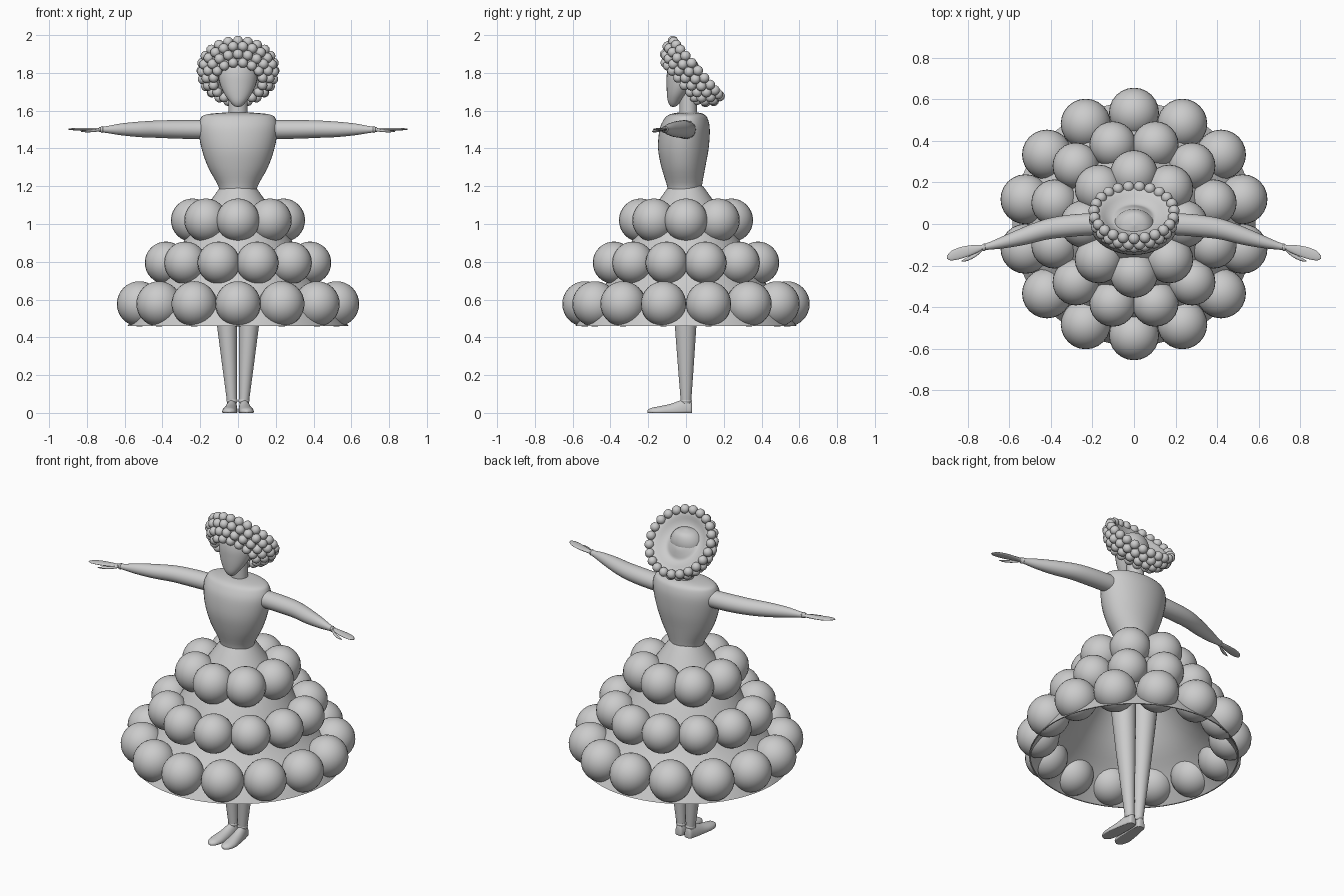
import bpy, bmesh
from math import sin, cos, pi, radians
from mathutils import Vector, Matrix

if "Cube" in bpy.data.objects:
    bpy.data.objects.remove(bpy.data.objects["Cube"])


def finish(bm, name, angle=45):
    bmesh.ops.recalc_face_normals(bm, faces=bm.faces)
    me = bpy.data.meshes.new(name)
    bm.to_mesh(me)
    bm.free()
    me.shade_smooth()
    me.set_sharp_from_angle(angle=radians(angle))
    ob = bpy.data.objects.new(name, me)
    bpy.context.collection.objects.link(ob)
    return ob


def smooth_rows(rows, steps):
    """Catmull-Rom interpolation of rows of numbers"""
    out = []
    for i in range(len(rows) - 1):
        p = [rows[max(i - 1, 0)], rows[i], rows[i + 1], rows[min(i + 2, len(rows) - 1)]]
        for k in range(steps):
            t = k / steps
            out.append([b + 0.5 * t * (c - a + t * (2*a - 5*b + 4*c - d + t * (3*(b - c) + d - a)))
                        for a, b, c, d in zip(*p)])
    return out + [rows[-1]]


def loft(name, rows, axis='Z', side=1, n=28, steps=4, angle=45):
    """Elliptical sections: x, y, z, radius a, radius b; sections lie across the axis"""
    u, v = {'Z': ((1, 0, 0), (0, 1, 0)), 'X': ((0, 1, 0), (0, 0, 1)),
            'Y': ((1, 0, 0), (0, 0, 1))}[axis]
    u, v = Vector(u), Vector(v)
    bm, rings = bmesh.new(), []
    for x, y, z, a, b in smooth_rows(rows, steps):
        ring = []
        for i in range(n):
            t = 2 * pi * i / n
            p = Vector((x, y, z)) + u * (a * cos(t)) + v * (b * sin(t))
            p.x *= side
            ring.append(bm.verts.new(p))
        rings.append(ring)
    for r, s in zip(rings, rings[1:]):
        for i in range(n):
            bm.faces.new((r[i], r[(i + 1) % n], s[(i + 1) % n], s[i]))
    bm.faces.new(rings[0])
    bm.faces.new(rings[-1])
    return finish(bm, name, angle)


def lathe(name, pts, matrix=Matrix(), n=64, steps=4, closed_by_hand=None):
    """Revolve (radius, height) points about z; a sharp turn joins a second profile"""
    prof = smooth_rows(pts, steps)
    if closed_by_hand:
        prof += smooth_rows(closed_by_hand, steps)
    bm = bmesh.new()
    vs = [bm.verts.new((r, 0, z)) for r, z in prof]
    es = [bm.edges.new(e) for e in zip(vs, vs[1:])]
    bmesh.ops.spin(bm, geom=vs + es, cent=(0, 0, 0), axis=(0, 0, 1), angle=2 * pi, steps=n)
    bmesh.ops.remove_doubles(bm, verts=bm.verts, dist=0.0005)
    bm.transform(matrix)
    return finish(bm, name)


def ball_ring(name, rings, matrix=Matrix(), seg=24):
    """Rings of balls: count, ring radius, height, ball radius, phase in steps"""
    bm = bmesh.new()
    for count, R, z, r, phase in rings:
        for i in range(count):
            t = 2 * pi * (i + phase) / count + pi / 2
            bmesh.ops.create_uvsphere(bm, u_segments=seg, v_segments=seg * 2 // 3, radius=r,
                                      matrix=matrix @ Matrix.Translation((R * cos(t), R * sin(t), z)))
    return finish(bm, name, 60)


# skirt: outer bell and inner lining, open below
lathe('skirt', [(.09, 1.2), (.105, 1.18), (.14, 1.13), (.20, 1.04), (.28, .92), (.35, .80),
                (.42, .69), (.51, .58), (.585, .46)],
      closed_by_hand=[(.578, .46), (.45, .59), (.315, .715), (.155, .93), (.06, 1.08), (0, 1.1)])

# three tiers of balls on the skirt
ball_ring('upper_skirt_balls', [(8, .24, 1.02, .115, 0)])
ball_ring('middle_skirt_balls', [(12, .395, .795, .112, .5)])
ball_ring('lower_skirt_balls', [(14, .535, .577, .12, 0)])

# torso and neck
loft('torso', [(0, -.008, 1.15, .10, .088), (0, -.008, 1.2, .104, .092), (0, -.014, 1.3, .158, .116),
               (0, -.014, 1.4, .193, .134), (0, -.007, 1.5, .210, .133), (0, .0, 1.555, .200, .116),
               (0, .004, 1.578, .175, .095), (0, .01, 1.588, .10, .065), (0, .012, 1.59, .04, .04)], n=40)
loft('neck', [(0, .012, 1.56, .05, .047), (0, .012, 1.76, .05, .047)], steps=1)

# egg shaped head, narrowing to the chin
loft('head', [(0, -.068, 1.620, .004, .004), (0, -.066, 1.626, .022, .018), (0, -.060, 1.65, .045, .036),
              (0, -.045, 1.69, .073, .056), (0, -.025, 1.74, .095, .078), (0, -.015, 1.79, .102, .087),
              (0, -.012, 1.835, .090, .08), (0, -.008, 1.868, .058, .055), (0, -.005, 1.882, .004, .004)])

# hair: tilted dish with rows of beads around it
n = Vector((0, .763, .647))
t = Vector((0, -.647, .763))
tilt = Matrix.Translation((0, .055, 1.822)) @ Matrix((Vector((1, 0, 0)), t, n)).transposed().to_4x4()
lathe('hair_base', [(0, .0), (.04, -.004), (.075, -.022), (.10, -.034), (.13, -.025), (.165, -.003),
                    (.19, -.002), (.185, -.035), (.16, -.07), (.125, -.10), (.09, -.09)],
      tilt, n=48, steps=3)
ball_ring('hair_beads', [(23, .193, 0, .027, 0), (23, .190, -.04, .027, .5),
                         (20, .166, -.077, .027, 0), (16, .132, -.105, .026, .5)], tilt, seg=15)

for side, label in ((-1, 'left'), (1, 'right')):
    # arm, wrist band, hand and thumb
    loft(label + '_arm', [(.15, .0, 1.5, .052, .05), (.22, -.002, 1.5, .053, .05),
                          (.32, -.01, 1.501, .053, .049), (.42, -.025, 1.502, .05, .046),
                          (.52, -.055, 1.501, .044, .041), (.62, -.085, 1.501, .031, .031),
                          (.69, -.104, 1.5, .019, .019), (.735, -.114, 1.5, .013, .013)], 'X', side)
    loft(label + '_wrist_band', [(.712, -.11, 1.5, .013, .013), (.720, -.112, 1.5, .019, .018),
                                 (.728, -.114, 1.5, .013, .013)], 'X', side, n=20)
    loft(label + '_hand', [(.722, -.112, 1.5, .011, .010), (.75, -.118, 1.5, .018, .009),
                           (.79, -.128, 1.5, .025, .008), (.84, -.141, 1.501, .028, .007),
                           (.88, -.153, 1.502, .022, .005), (.90, -.161, 1.502, .005, .002)],
         'X', side, n=20)
    loft(label + '_thumb', [(.725, -.118, 1.499, .008, .008), (.76, -.148, 1.494, .009, .007),
                            (.80, -.168, 1.491, .009, .006), (.83, -.179, 1.49, .002, .002)],
         'X', side, n=14)
    # tapering leg
    loft(label + '_leg', [(.031, 0, .05, .026, .027), (.058, -.002, .46, .053, .057),
                          (.078, -.002, .80, .072, .075), (.08, -.002, .95, .075, .078)],
         side=side, steps=2)
    # shoe with flat sole
    shoe = loft(label + '_shoe', [(.031, .033, .02, .010, .016), (.031, .027, .015, .022, .048),
                                  (.032, .0, .012, .028, .060), (.035, -.03, .01, .032, .056),
                                  (.040, -.08, .008, .036, .040), (.045, -.14, .007, .039, .028),
                                  (.046, -.185, .007, .030, .019), (.046, -.205, .007, .008, .006)],
                'Y', side, n=24, angle=60)
    for v in shoe.data.vertices:
        v.co.z = max(v.co.z, 0)
    loft(label + '_ankle_band', [(.031, 0, .055, .026, .027), (.031, 0, .063, .03, .031),
                                 (.031, 0, .071, .027, .028)], side=side, steps=2)
